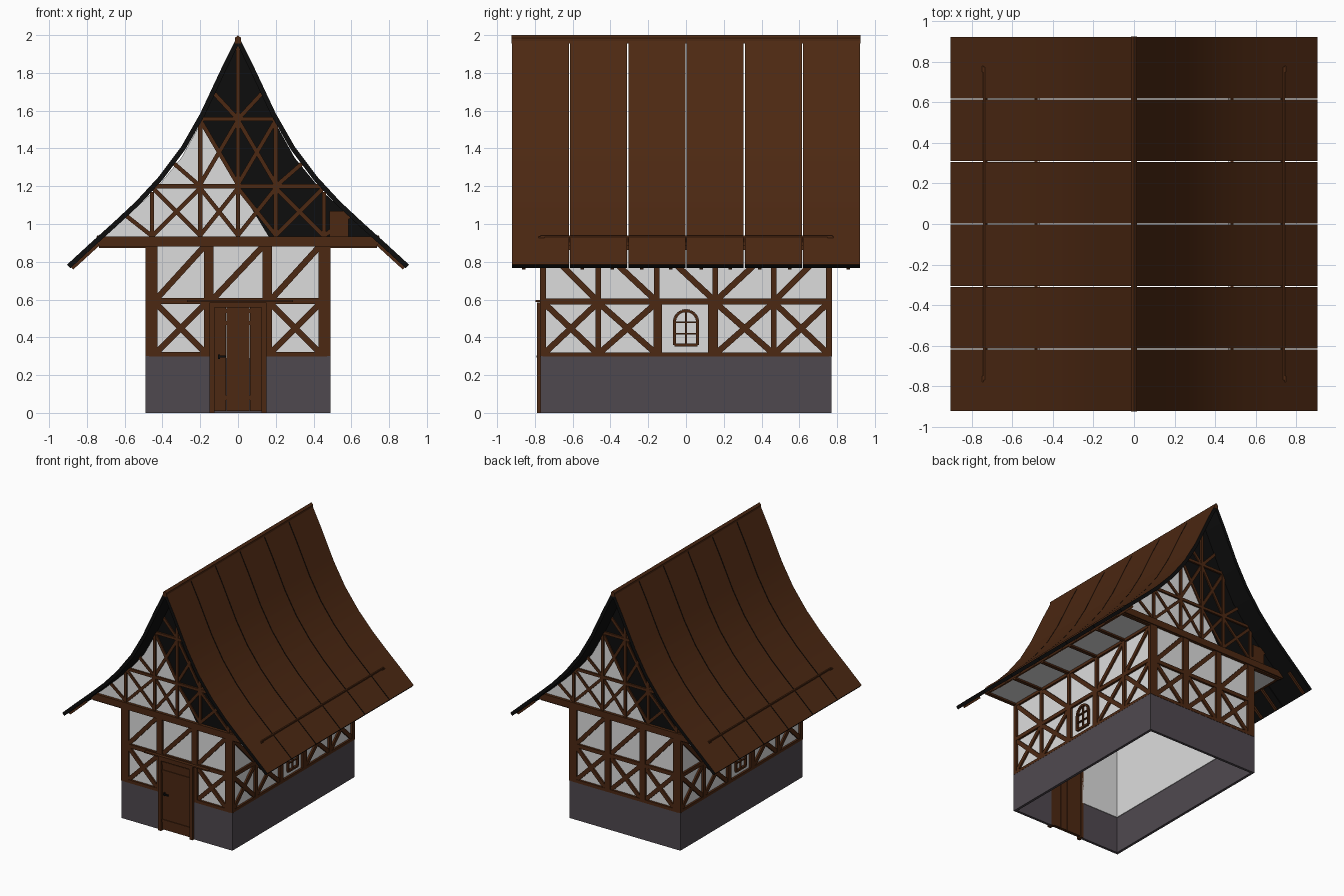
import bpy, bmesh, math
from mathutils import Vector

if "Cube" in bpy.data.objects:
    bpy.data.objects.remove(bpy.data.objects["Cube"])


def material(name, rgb):
    m = bpy.data.materials.new(name)
    m.diffuse_color = (*rgb, 1)
    m.use_nodes = True
    m.node_tree.nodes["Principled BSDF"].inputs["Base Color"].default_value = m.diffuse_color
    return m


WOOD = material("brown_wood", (0.072, 0.021, 0.006))
PLASTER = material("white_plaster", (0.72, 0.72, 0.72))
STONE = material("grey_stone", (0.078, 0.066, 0.078))
BLACK = material("black_underside", (0.004, 0.004, 0.004))


def finish(bm, name, *mats):
    bmesh.ops.recalc_face_normals(bm, faces=bm.faces)
    me = bpy.data.meshes.new(name)
    bm.to_mesh(me)
    bm.free()
    for m in mats:
        me.materials.append(m)
    ob = bpy.data.objects.new(name, me)
    bpy.context.collection.objects.link(ob)
    return ob


def turned(ob, name, angle):
    """Linked copy of a part, turned about the vertical axis."""
    c = ob.copy()
    c.name = name
    c.rotation_euler.z = angle
    bpy.context.collection.objects.link(c)
    return c


def prism(bm, pts, y0, y1):
    """Extrude an x-z outline from y0 to y1."""
    n = len(pts)
    a = [bm.verts.new((x, y0, z)) for x, z in pts]
    b = [bm.verts.new((x, y1, z)) for x, z in pts]
    faces = [bm.faces.new(a), bm.faces.new(b[::-1])]
    for i in range(n):
        j = (i + 1) % n
        faces.append(bm.faces.new((a[i], b[i], b[j], a[j])))
    return faces


def box(bm, x0, x1, y0, y1, z0, z1):
    prism(bm, [(x0, z0), (x1, z0), (x1, z1), (x0, z1)], y0, y1)


def beam(bm, p, q, w, y0, y1):
    """Straight timber of width w from p to q in the x-z plane."""
    p, q = Vector(p), Vector(q)
    d = (q - p).normalized() * w / 2
    n = Vector((-d.y, d.x))
    prism(bm, [p - n, q - n, q + n, p + n], y0, y1)


def cross(bm, x0, x1, z0, z1, w, y0, y1):
    beam(bm, (x0, z0), (x1, z1), w, y0, y1)
    beam(bm, (x0, z1), (x1, z0), w, y0, y1)


HX, HY = 0.49, 0.77      # half width and half length of the house

# Stone base, open below, with a doorway
bm = bmesh.new()
for s in (-1, 1):
    box(bm, *sorted((s * HX, s * (HX - 0.02))), -HY, HY, 0, 0.3)
    box(bm, *sorted((s * 0.14, s * (HX - 0.02))), -HY, -HY + 0.02, 0, 0.3)
box(bm, -HX + 0.02, HX - 0.02, HY - 0.02, HY, 0, 0.3)
finish(bm, "stone_base", STONE)

# Plaster walls, thin shell
bm = bmesh.new()
for s in (-1, 1):
    box(bm, *sorted((s * 0.475, s * 0.465)), -0.755, 0.755, 0.29, 0.9)
    box(bm, *sorted((s * 0.14, s * 0.465)), -0.755, -0.745, 0.29, 0.9)
box(bm, -0.14, 0.14, -0.755, -0.745, 0.585, 0.9)
box(bm, -0.465, 0.465, 0.745, 0.755, 0.29, 0.9)
finish(bm, "plaster_walls", PLASTER)


# End wall timbers (front and back)
def end_wall(name, door):
    bm = bmesh.new()
    y0, y1 = -HY - 0.002, -HY + 0.02
    yb = -HY + 0.002
    for s in (-1, 1):
        beam(bm, (s * 0.459, 0.3), (s * 0.459, 0.9), 0.063, y0, y1)
        beam(bm, (s * 0.155, 0.3), (s * 0.155, 0.9), 0.05, y0, y1)
        beam(bm, (s * 0.15, 0.31), (s * 0.47, 0.31), 0.025, y0, y1)
        cross(bm, s * 0.43, s * 0.175, 0.32, 0.575, 0.032, yb, y1)
    beam(bm, (-0.47, 0.592), (0.47, 0.592), 0.03, y0, y1)
    beam(bm, (-0.75, 0.907), (0.75, 0.907), 0.052, y0 - 0.008, y1)
    for a, b in ((-0.43, -0.18), (-0.13, 0.13), (0.18, 0.43)):
        beam(bm, (a, 0.605), (b, 0.88), 0.032, yb, y1)
    if not door:
        beam(bm, (-0.15, 0.31), (0.15, 0.31), 0.025, y0, y1)
        cross(bm, -0.13, 0.13, 0.32, 0.575, 0.032, yb, y1)
    return finish(bm, name, WOOD)


end_wall("front_timbers", True)
end_wall("back_timbers", False).rotation_euler.z = math.pi

# Side wall timbers, modelled facing front and turned into place
bm = bmesh.new()
y0, y1, yb = -HX - 0.001, -HX + 0.02, -HX + 0.002
posts = (-0.755, -0.465, -0.155, 0.155, 0.465, 0.755)
for u in posts:
    beam(bm, (u, 0.3), (u, 0.9), 0.03, y0, y1)
for u in (-0.15, 0.14):
    beam(bm, (u, 0.3), (u, 0.59), 0.045, y0, y1)
for z, w in ((0.31, 0.022), (0.59, 0.03), (0.88, 0.035)):
    beam(bm, (-0.76, z), (0.76, z), w, y0, y1)
for i in range(5):
    a, b = posts[i] + 0.01, posts[i + 1] - 0.01
    if i != 2:
        cross(bm, a, b, 0.32, 0.575, 0.032, yb, y1)
    lo, hi = (b, a) if i < 3 else (a, b)
    beam(bm, (lo, 0.6), (hi, 0.87), 0.032, yb, y1)
right = finish(bm, "right_timbers", WOOD)
right.rotation_euler.z = math.pi / 2
turned(right, "left_timbers", -math.pi / 2)

# Arched windows with glazing bars
bm = bmesh.new()
arch = [(0.062 * math.cos(math.pi * k / 8), 0.48 + 0.062 * math.sin(math.pi * k / 8))
        for k in range(9)]
loop = [(0.062, 0.36)] + arch + [(-0.062, 0.36)]
for p, q in zip(loop, loop[1:] + loop[:1]):
    beam(bm, p, q, 0.016, y0, y1)
beam(bm, (0, 0.36), (0, 0.54), 0.008, yb, y1)
for z in (0.42, 0.48):
    beam(bm, (-0.06, z), (0.06, z), 0.008, yb, y1)
win = finish(bm, "right_window", WOOD)
win.rotation_euler.z = math.pi / 2
turned(win, "left_window", -math.pi / 2)

# Door: frame, planks, rails and handle
bm = bmesh.new()
for s in (-1, 1):
    beam(bm, (s * 0.138, 0), (s * 0.138, 0.58), 0.026, -0.79, -0.745)
beam(bm, (-0.15, 0.572), (0.15, 0.572), 0.026, -0.79, -0.745)
beam(bm, (-0.27, 0.593), (0.29, 0.593), 0.01, -0.798, -0.76)
finish(bm, "door_frame", WOOD)
bm = bmesh.new()
for k in range(4):
    x = -0.125 + k * 0.0625
    box(bm, x + 0.001, x + 0.0615, -0.775, -0.75, 0.01, 0.56)
for z in (0.08, 0.475, 0.54):
    beam(bm, (-0.124, z), (0.124, z), 0.022, -0.78, -0.77)
finish(bm, "door_planks", WOOD)
bm = bmesh.new()
box(bm, -0.105, -0.065, -0.792, -0.784, 0.292, 0.304)
box(bm, -0.105, -0.095, -0.79, -0.774, 0.285, 0.31)
finish(bm, "door_handle", BLACK)

# Gable infill: plaster on one part, black on the rest
bm = bmesh.new()
prism(bm, [(-0.73, 0.92), (0.17, 0.92), (-0.2, 1.53), (-0.3, 1.35), (-0.44, 1.18),
           (-0.6, 1.03)], -0.757, -0.75)
g = finish(bm, "front_gable_plaster", PLASTER)
turned(g, "back_gable_plaster", math.pi)
bm = bmesh.new()
prism(bm, [(0.17, 0.92), (0.73, 0.92), (0.6, 1.03), (0.44, 1.18), (0.3, 1.35), (0.2, 1.53),
           (0.09, 1.76), (0, 1.95), (-0.09, 1.76), (-0.2, 1.53)], -0.757, -0.75)
g = finish(bm, "front_gable_dark", BLACK)
turned(g, "back_gable_dark", math.pi)

# Gable timber lattice
bm = bmesh.new()
y0, y1, yb = -HY, -HY + 0.018, -HY + 0.004
beam(bm, (0, 0.92), (0, 1.96), 0.022, y0, y1)
beam(bm, (-0.44, 1.2), (0.44, 1.2), 0.022, y0, y1)
beam(bm, (-0.21, 1.555), (0.21, 1.555), 0.022, y0, y1)
beam(bm, (0.535, 0.92), (0.535, 1.07), 0.1, yb, y1)
for s in (-1, 1):
    beam(bm, (s * 0.2, 0.92), (s * 0.2, 1.55), 0.022, y0, y1)
    beam(bm, (s * 0.455, 0.92), (s * 0.455, 1.17), 0.022, y0, y1)
    cross(bm, 0, s * 0.2, 0.94, 1.19, 0.022, yb, y1)
    cross(bm, s * 0.2, s * 0.45, 0.94, 1.19, 0.022, yb, y1)
    cross(bm, 0, s * 0.2, 1.21, 1.55, 0.022, yb, y1)
    beam(bm, (s * 0.2, 1.2), (s * 0.35, 1.33), 0.022, yb, y1)
    beam(bm, (0, 1.555), (s * 0.125, 1.69), 0.022, yb, y1)
    beam(bm, (s * 0.46, 0.94), (s * 0.6, 1.05), 0.022, yb, y1)
g = finish(bm, "front_gable_timbers", WOOD)
turned(g, "back_gable_timbers", math.pi)

# Soffits under the eaves, joists and eave beams
bm, bj = bmesh.new(), bmesh.new()
for s in (-1, 1):
    box(bm, *sorted((s * 0.47, s * 0.73)), -0.76, 0.76, 0.885, 0.893)
    box(bj, *sorted((s * 0.724, s * 0.746)), -0.77, 0.775, 0.885, 0.94)
    for y in posts:
        box(bj, *sorted((s * 0.48, s * 0.735)), y - 0.014, y + 0.014, 0.872, 0.888)
finish(bm, "soffits", PLASTER)
finish(bj, "eave_beams_and_joists", WOOD)

# Curved roof in six strips per side, brown on top and black beneath
prof = [(0.0, 2.0), (0.085, 1.83), (0.2, 1.585), (0.3, 1.41), (0.42, 1.25),
        (0.54, 1.12), (0.66, 1.008), (0.78, 0.9), (0.905, 0.785)]
T = 0.026
inner = []
for i, p in enumerate(prof):
    a, b = Vector(prof[max(i - 1, 0)]), Vector(prof[min(i + 1, len(prof) - 1)])
    d = (b - a).normalized()
    inner.append((p[0] + d.y * T, p[1] - d.x * T))
inner[0] = (0.0, 1.945)
bm = bmesh.new()
for s in (-1, 1):
    for k in range(6):
        ya = -0.925 + k * 1.85 / 6
        ring = [(s * x, z) for x, z in prof + inner[::-1]]
        faces = prism(bm, ring, ya + 0.003, ya + 1.85 / 6 - 0.003)
        for i, f in enumerate(faces):
            f.material_index = 0 if 2 <= i < 2 + len(prof) - 1 else 1
roof = finish(bm, "roof", WOOD, BLACK)
bpy.context.view_layer.objects.active = roof
roof.select_set(True)
bpy.ops.object.shade_smooth_by_angle(angle=math.radians(30))

# Ridge beam and rafter tails
bm = bmesh.new()
prism(bm, [(-0.016, 1.955), (0.016, 1.955), (0.016, 1.985), (0, 2.0), (-0.016, 1.985)],
      -0.925, 0.925)
finish(bm, "ridge_beam", WOOD)
bm = bmesh.new()
for s in (-1, 1):
    for y in (-0.86, -0.55, -0.39, -0.235, -0.08, 0.08, 0.235, 0.39, 0.55, 0.86):
        beam(bm, (s * 0.74, 0.895), (s * 0.88, 0.767), 0.022, y - 0.009, y + 0.009)
finish(bm, "rafter_tails", WOOD)
